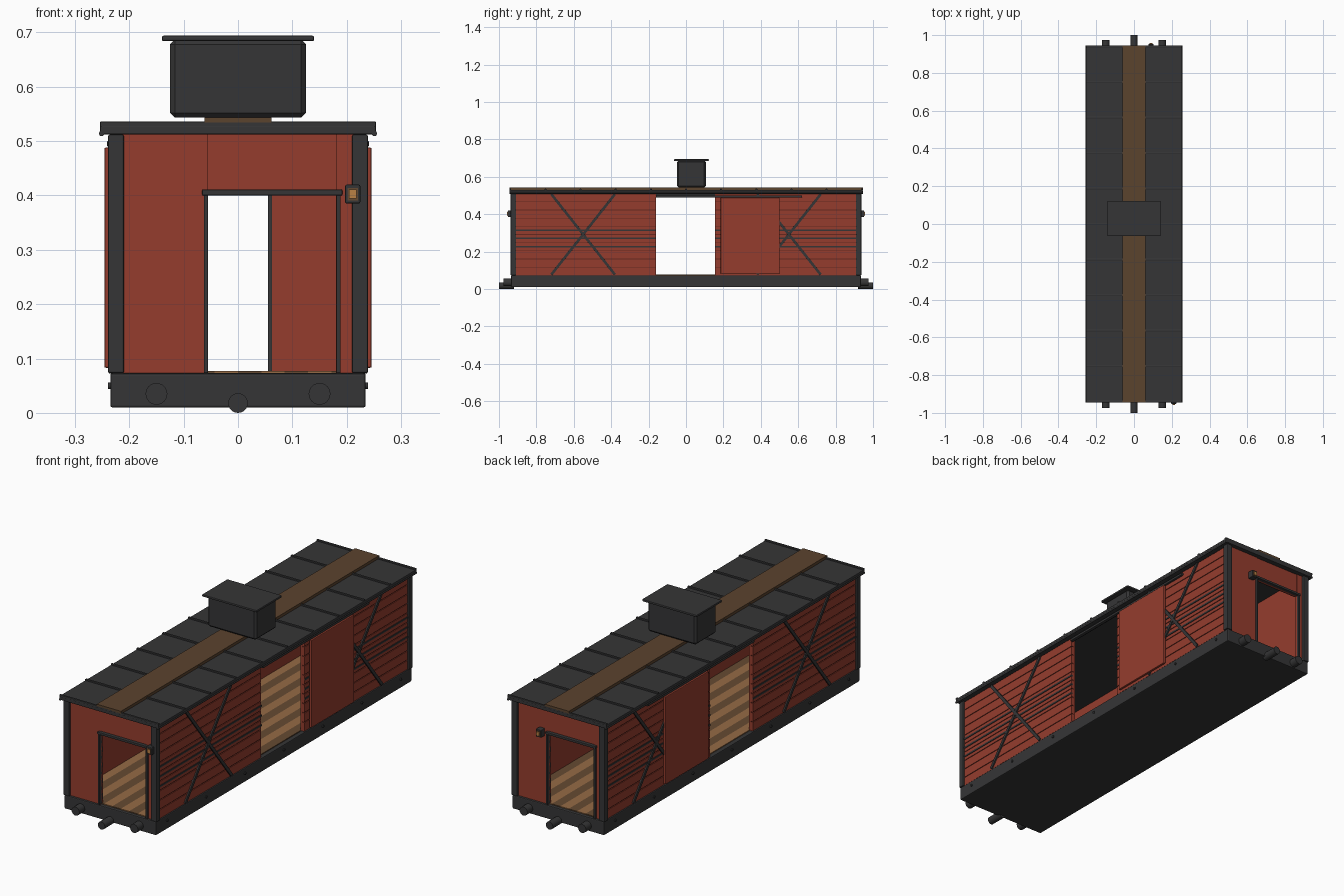
import bpy, bmesh, math
from mathutils import Matrix, Vector

if "Cube" in bpy.data.objects:
    bpy.data.objects.remove(bpy.data.objects["Cube"])


def material(name, rgb):
    m = bpy.data.materials.new(name)
    m.diffuse_color = (*rgb, 1)
    m.use_nodes = True
    m.node_tree.nodes["Principled BSDF"].inputs["Base Color"].default_value = m.diffuse_color
    return m


RED = material("barn red", (0.30, 0.046, 0.027))
SEAM = material("dark red seam", (0.13, 0.02, 0.013))
IRON = material("charcoal iron", (0.036, 0.036, 0.037))
WALK = material("walkway brown", (0.105, 0.056, 0.027))
LIGHT = material("light plank", (0.30, 0.145, 0.06))
DARK = material("dark plank", (0.13, 0.068, 0.032))
AMBER = material("amber glass", (0.50, 0.22, 0.06))


def finish(name, bm, mat, bevel=0.0):
    me = bpy.data.meshes.new(name)
    bmesh.ops.recalc_face_normals(bm, faces=bm.faces)
    bm.to_mesh(me)
    bm.free()
    ob = bpy.data.objects.new(name, me)
    bpy.context.collection.objects.link(ob)
    me.materials.append(mat)
    if bevel:
        mod = ob.modifiers.new("bevel", 'BEVEL')
        mod.width, mod.segments = bevel, 2
    return ob


def add_box(bm, x0, x1, y0, y1, z0, z1, rot=None):
    c = Matrix.Translation(((x0 + x1) / 2, (y0 + y1) / 2, (z0 + z1) / 2))
    s = Matrix.Diagonal((abs(x1 - x0), abs(y1 - y0), abs(z1 - z0), 1))
    bmesh.ops.create_cube(bm, size=1, matrix=c @ (rot or Matrix()) @ s)


def boxes(name, items, mat, bevel=0.0):
    bm = bmesh.new()
    for b in items:
        add_box(bm, *b)
    return finish(name, bm, mat, bevel)


def rods(name, items, mat, axis='Y', segments=24):
    # items: (centre, radius, length)
    bm = bmesh.new()
    rot = Matrix.Rotation(math.pi / 2, 4, 'X' if axis == 'Y' else 'Y')
    for c, r, length in items:
        bmesh.ops.create_cone(bm, cap_ends=True, segments=segments, radius1=r, radius2=r,
                              depth=length, matrix=Matrix.Translation(c) @ rot)
    for f in bm.faces:
        f.smooth = len(f.verts) == 4
    for e in bm.edges:
        e.smooth = all(len(f.verts) == 4 for f in e.link_faces)
    return finish(name, bm, mat)


def mirrored(items):
    return items + [(-b[1], -b[0], *b[2:]) for b in items]


def turned(items):
    # copy rotated half a turn, for the opposite end
    return items + [(-b[1], -b[0], -b[3], -b[2], *b[4:]) for b in items]


# Underframe with rivets
boxes("underframe", [(-0.235, 0.235, -0.935, 0.935, 0.01, 0.073)], IRON, 0.004)
rods("frame_rivets", [((s * 0.235, -0.855 + 0.285 * i, 0.05), 0.006, 0.008)
                      for i in range(7) for s in (-1, 1)], IRON, 'X', 8)

# Couplers and buffers
rods("couplers", [((0, s * 0.96, 0.018), 0.018, 0.08) for s in (-1, 1)], IRON)
rods("buffers", [((x, s * 0.945, 0.035), 0.02, 0.06) for s in (-1, 1) for x in (-0.15, 0.15)], IRON)

# Floor planks running lengthwise, alternating browns
N = 10
w = 0.43 / N
for k, (nm, mt) in enumerate((("light_floor_planks", LIGHT), ("dark_floor_planks", DARK))):
    boxes(nm, [(-0.215 + i * w, -0.215 + (i + 1) * w, -0.92, 0.92, 0.07, 0.077)
               for i in range(k, N, 2)], mt)

# Side walls: backing with seams, then planks
spans = [(-0.92, -0.16), (0.155, 0.92)]
boxes("side_wall_seams", mirrored([(0.222, 0.2275, a + 0.002, b - 0.002, 0.073, 0.51) for a, b in spans]), SEAM)
boxes("side_wall_lining", mirrored([(0.212, 0.222, a, b, 0.073, 0.51) for a, b in spans]), RED)
pitch = 0.437 / 10
boxes("side_planks", mirrored([(0.222, 0.231, a, b, 0.073 + i * pitch + 0.002, 0.073 + (i + 1) * pitch - 0.002)
                               for a, b in spans for i in range(10)]), RED)
boxes("side_straps", mirrored([(0.225, 0.234, a, b, z - 0.004, z + 0.004)
                               for a, b in spans for z in (0.225, 0.27, 0.315)]), IRON)

# Cross braces
bm = bmesh.new()
length, ang = math.hypot(0.34, 0.43), math.atan2(0.43, 0.34)
for s in (-1, 1):
    for y in (-0.55, 0.55):
        for a in (-ang, ang):
            add_box(bm, s * 0.228, s * 0.237, y - length / 2, y + length / 2, 0.285, 0.299,
                    Matrix.Rotation(a, 4, 'X'))
finish("cross_braces", bm, IRON)

# Sliding doors and their rails
boxes("sliding_doors", mirrored([(0.2345, 0.246, 0.185, 0.5, 0.083, 0.488)]), RED, 0.003)
boxes("door_rails", mirrored([(0.225, 0.241, -0.16, 0.62, 0.489, 0.501)]), IRON, 0.003)
boxes("door_lintels", mirrored([(0.212, 0.228, -0.165, 0.16, 0.501, 0.515)]), IRON)

# End walls, each with an off-centre doorway
boxes("end_walls", turned([(-0.215, -0.055, -0.925, -0.91, 0.073, 0.512),
                           (0.18, 0.215, -0.925, -0.91, 0.073, 0.512),
                           (-0.055, 0.18, -0.922, -0.912, 0.40, 0.512)]), RED)
boxes("end_door_frames", turned([(-0.063, -0.055, -0.935, -0.908, 0.073, 0.402),
                                 (0.181, 0.189, -0.935, -0.908, 0.073, 0.402),
                                 (-0.066, 0.192, -0.937, -0.908, 0.40, 0.411)]), IRON, 0.002)
boxes("corner_posts", turned(mirrored([(0.21, 0.239, -0.937, -0.909, 0.073, 0.512)])), IRON, 0.003)

# Marker lanterns beside the end doors
for nm, x, s in (("front", 0.211, -1), ("back", 0.09, 1)):
    boxes(nm + "_lantern", [(x - 0.014, x + 0.014, s * 0.92, s * 0.952, 0.385, 0.42)], IRON, 0.003)
    boxes(nm + "_lantern_rim", [(x - 0.010, x + 0.010, s * 0.95, s * 0.954, 0.391, 0.414)], DARK)
    boxes(nm + "_lantern_glass", [(x - 0.007, x + 0.007, s * 0.95, s * 0.957, 0.394, 0.411)], AMBER)

# Roof slab with ribs, rims and eave rods
boxes("roof", [(-0.254, 0.254, -0.945, 0.945, 0.512, 0.53)], IRON, 0.003)
ys = [-0.94 + 0.188 * i for i in range(11)]
boxes("roof_ribs", [(-0.254, 0.254, y - 0.005, y + 0.005, 0.526, 0.536) for y in ys], IRON, 0.002)
rods("eave_rods", [((s * 0.251, 0, 0.514), 0.005, 1.89) for s in (-1, 1)], IRON, 'Y', 10)

# Roof walkway
boxes("roof_walkway", [(-0.062, 0.062, -0.945, 0.945, 0.53, 0.543)], WALK)

# Cupola with chamfered body and flat cap
bm = bmesh.new()
add_box(bm, -0.125, 0.125, -0.048, 0.106, 0.543, 0.687)
finish("cupola", bm, IRON, 0.009).modifiers[0].segments = 1
boxes("cupola_cap", [(-0.14, 0.14, -0.064, 0.122, 0.684, 0.694)], IRON, 0.003)
